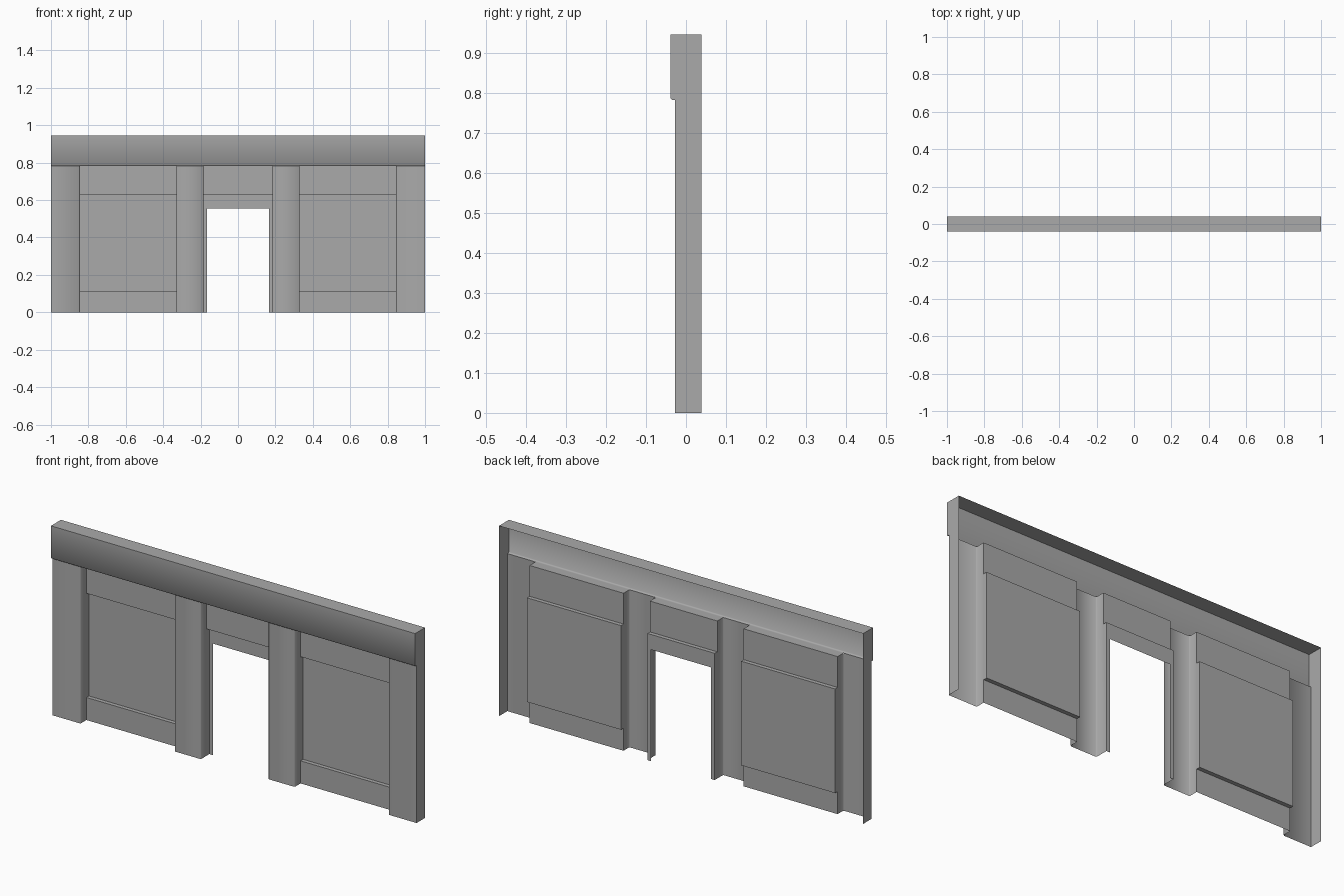
import bpy, bmesh
from math import radians

cube = bpy.data.objects.get("Cube")
if cube:
    bpy.data.objects.remove(cube, do_unlink=True)

# Depth planes, front to back
FRONT, PILLAR, RAIL, BACK = -0.039, -0.027, 0.019, 0.039
# Heights
TOP, SOFFIT, PANEL_TOP, PANEL_BASE, DOOR_TOP = 0.945, 0.782, 0.629, 0.112, 0.554
# Half-width positions
END, BAY_OUT, BAY_IN, NICHE, DOOR = 1.0, 0.846, 0.33, 0.185, 0.165
CHAMFER = 0.004

grey = bpy.data.materials.new("plain_grey")
grey.use_nodes = True
colour = (0.4, 0.4, 0.4, 1)
grey.diffuse_color = colour
grey.node_tree.nodes["Principled BSDF"].inputs["Base Color"].default_value = colour


def make(name, faces):
    """Weld a list of polygons into one open sheet that faces the front."""
    bm = bmesh.new()
    for face in faces:
        bm.faces.new([bm.verts.new(p) for p in face])
    bmesh.ops.remove_doubles(bm, verts=bm.verts, dist=1e-5)
    bmesh.ops.recalc_face_normals(bm, faces=bm.faces)
    if sum(f.normal.y * f.calc_area() for f in bm.faces) > 0:
        bmesh.ops.reverse_faces(bm, faces=bm.faces)
    mesh = bpy.data.meshes.new(name)
    bm.to_mesh(mesh)
    bm.free()
    mesh.materials.append(grey)
    mesh.shade_smooth()
    mesh.set_sharp_from_angle(angle=radians(50))
    obj = bpy.data.objects.new(name, mesh)
    bpy.context.collection.objects.link(obj)
    return obj


def sweep(profile, x0, x1):
    """Sweep a (y, z) profile along x."""
    return [[(x0, *a), (x1, *a), (x1, *b), (x0, *b)]
            for a, b in zip(profile, profile[1:])]


def cheek(profile, x, y):
    """Side wall between the pillar front and a bay profile."""
    return [(x, y, 0), (x, y, SOFFIT)] + [(x, *p) for p in profile]


# Bay profiles, from the soffit down
lintel_profile = [(RAIL, SOFFIT), (RAIL, PANEL_TOP), (BACK, PANEL_TOP)]
door_cheek = lintel_profile + [(BACK, 0)]
bay_profile = lintel_profile + [(BACK, PANEL_BASE), (RAIL, PANEL_BASE), (RAIL, 0)]
end_profile = [(BACK, SOFFIT), (BACK, 0)]


def pillar(name, side, x_in, in_profile, x_out, out_profile, sharp_end):
    """Hollow pillar: front sheet, chamfered corners and side walls."""
    y_side = PILLAR + CHAMFER
    points = [(x_in, y_side), (x_in + CHAMFER, PILLAR)]
    if sharp_end:
        points += [(x_out, PILLAR)]
    else:
        points += [(x_out - CHAMFER, PILLAR), (x_out, y_side)]
    faces = [[(*a, 0), (*b, 0), (*b, SOFFIT), (*a, SOFFIT)]
             for a, b in zip(points, points[1:])]
    faces.append(cheek(in_profile, x_in, y_side))
    faces.append(cheek(out_profile, x_out, points[-1][1]))
    make(name, [[(side * x, y, z) for x, y, z in f] for f in faces])


# Header band with open back
header_profile = [(BACK, TOP), (FRONT, TOP), (FRONT, SOFFIT + CHAMFER),
                  (FRONT + CHAMFER, SOFFIT), (PILLAR, SOFFIT)]
header = sweep(header_profile, -END, END)
for x in (-END, END):
    header.append([(x, *p) for p in header_profile] + [(x, BACK, SOFFIT)])
make("header_band", header)

# Pillars and panelled bays on both sides
for side, word in ((1, "left"), (-1, "right")):
    pillar(word + "_inner_pillar", side, NICHE, door_cheek, BAY_IN, bay_profile, False)
    pillar(word + "_outer_pillar", side, BAY_OUT, bay_profile, END, end_profile, True)
    make(word + "_panel_bay",
         sweep([(PILLAR, SOFFIT)] + bay_profile, side * BAY_IN, side * BAY_OUT))
    make(word + "_door_jamb",
         sweep([(BACK, DOOR_TOP), (BACK, 0)], side * DOOR, side * NICHE))

# Lintel over the doorway
make("door_lintel",
     sweep([(PILLAR, SOFFIT)] + lintel_profile + [(BACK, DOOR_TOP)], -NICHE, NICHE))
